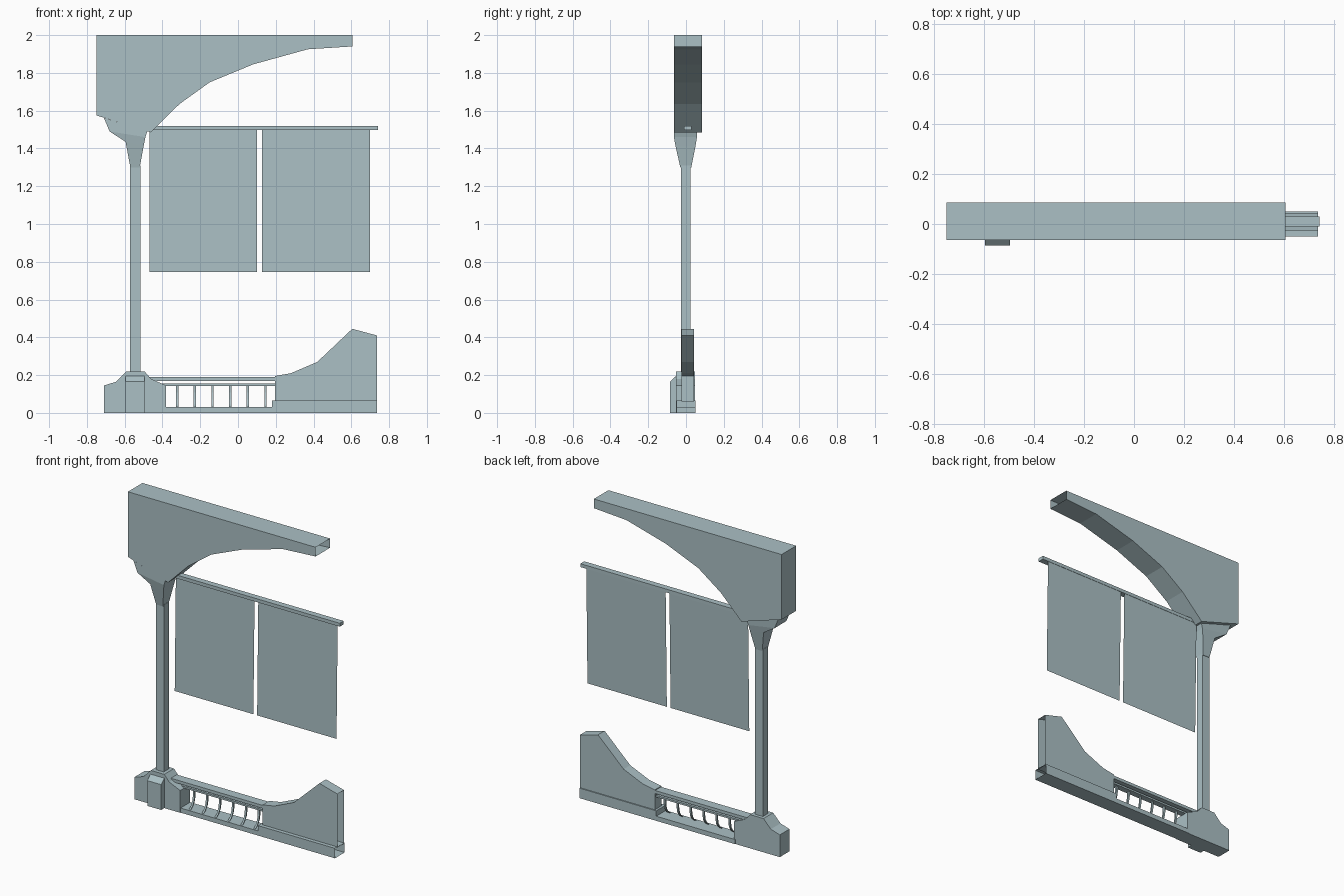
import bpy, bmesh

cube = bpy.data.objects.get("Cube")
if cube:
    bpy.data.objects.remove(cube, do_unlink=True)

mat = bpy.data.materials.new("pale blue grey")
mat.use_nodes = True
COLOUR = (0.41, 0.53, 0.56, 1)
mat.diffuse_color = COLOUR
mat.node_tree.nodes["Principled BSDF"].inputs["Base Color"].default_value = COLOUR


def finish(name, bm, closed=True):
    if closed:
        bmesh.ops.recalc_face_normals(bm, faces=bm.faces)
    mesh = bpy.data.meshes.new(name)
    bm.to_mesh(mesh)
    bm.free()
    mesh.materials.append(mat)
    obj = bpy.data.objects.new(name, mesh)
    bpy.context.collection.objects.link(obj)
    return obj


def loft(name, rings, open_right=False):
    """Skin closed rings of points, cap both ends, optionally open the +x end."""
    bm = bmesh.new()
    loops = [[bm.verts.new(p) for p in ring] for ring in rings]
    n = len(loops[0])
    for a, b in zip(loops, loops[1:]):
        for i in range(n):
            j = (i + 1) % n
            bm.faces.new((a[i], a[j], b[j], b[i]))
    bm.faces.new(loops[0])
    bm.faces.new(loops[-1])
    bmesh.ops.recalc_face_normals(bm, faces=bm.faces)
    if open_right:
        ends = [f for f in bm.faces if f.normal.x > 0.99]
        bmesh.ops.delete(bm, geom=ends, context='FACES')
        return finish(name, bm, closed=False)
    return finish(name, bm)


def along_y(name, profile, y0, y1, open_right=False):
    return loft(name, [[(x, y, z) for x, z in profile] for y in (y0, y1)], open_right)


def along_x(name, profile, x0, x1):
    return loft(name, [[(x, y, z) for y, z in profile] for x in (x0, x1)])


def box(name, x0, x1, y0, y1, z0, z1, open_right=False):
    return along_y(name, [(x0, z0), (x1, z0), (x1, z1), (x0, z1)], y0, y1, open_right)


# Hollow half-arch beam, open at its cut end
along_y("arch_beam", [
    (-0.75, 2.0), (0.605, 2.0), (0.605, 1.94), (0.37, 1.925), (0.08, 1.845),
    (-0.15, 1.75), (-0.31, 1.635), (-0.46, 1.485), (-0.75, 1.575)],
    -0.064, 0.086, open_right=True)

# Flared capital: left x, left z, right x, right z, front y, back y
sections = [
    (-0.57, 1.30, -0.52, 1.30, -0.03, 0.028),
    (-0.595, 1.435, -0.50, 1.41, -0.055, 0.05),
    (-0.68, 1.49, -0.49, 1.46, -0.064, 0.058),
    (-0.71, 1.562, -0.48, 1.492, -0.064, 0.06)]
loft("capital", [[(xl, yf, zl), (xr, yf, zr), (xr, yb, zr), (xl, yb, zl)]
                 for xl, zl, xr, zr, yf, yb in sections])

# Post with stepped base and front buttress
box("post", -0.573, -0.517, -0.027, 0.025, 0.2, 1.31)
along_y("post_base", [
    (-0.71, 0), (-0.71, 0.145), (-0.645, 0.165), (-0.592, 0.22), (-0.495, 0.22),
    (-0.46, 0.18), (-0.415, 0.16), (-0.38, 0.145), (-0.38, 0)], -0.053, 0.047)
along_x("base_buttress", [
    (-0.05, 0), (-0.085, 0), (-0.085, 0.165), (-0.053, 0.195), (-0.05, 0.195)],
    -0.595, -0.495)

# Solid low wall on its plinth
box("wall_plinth", 0.18, 0.735, -0.05, 0.05, 0, 0.065, open_right=True)
along_y("low_wall", [
    (0.195, 0.06), (0.195, 0.195), (0.28, 0.21), (0.42, 0.27),
    (0.605, 0.445), (0.735, 0.41), (0.735, 0.06)], -0.025, 0.043, open_right=True)

# Railing
box("sill", -0.39, 0.19, -0.05, 0.05, 0, 0.03)
box("top_rail", -0.47, 0.2, -0.022, 0.04, 0.17, 0.19)
box("lower_rail", -0.43, 0.2, -0.01, 0.03, 0.143, 0.155)
curve = [(0.015, 0.15), (0.015, 0.11), (0.008, 0.075), (-0.008, 0.048), (-0.035, 0.028)]
baluster = curve + [(y - 0.011, z - 0.003) for y, z in reversed(curve)]
for i in range(6):
    x = -0.322 + i * 0.0935
    along_x(f"baluster_{i + 1}", baluster, x - 0.006, x + 0.006)

# Hanging rod with two thin panels
box("panel_rod", -0.5, 0.742, -0.01, 0.03, 1.498, 1.52)
for side, x0, x1 in (("right", -0.468, 0.1), ("left", 0.127, 0.7)):
    bm = bmesh.new()
    corners = [(x0, 0.016, 0.745), (x1, 0.016, 0.745), (x1, 0.028, 1.5), (x0, 0.028, 1.5)]
    bm.faces.new([bm.verts.new(p) for p in corners])
    finish(f"hanging_panel_{side}", bm, closed=False)
